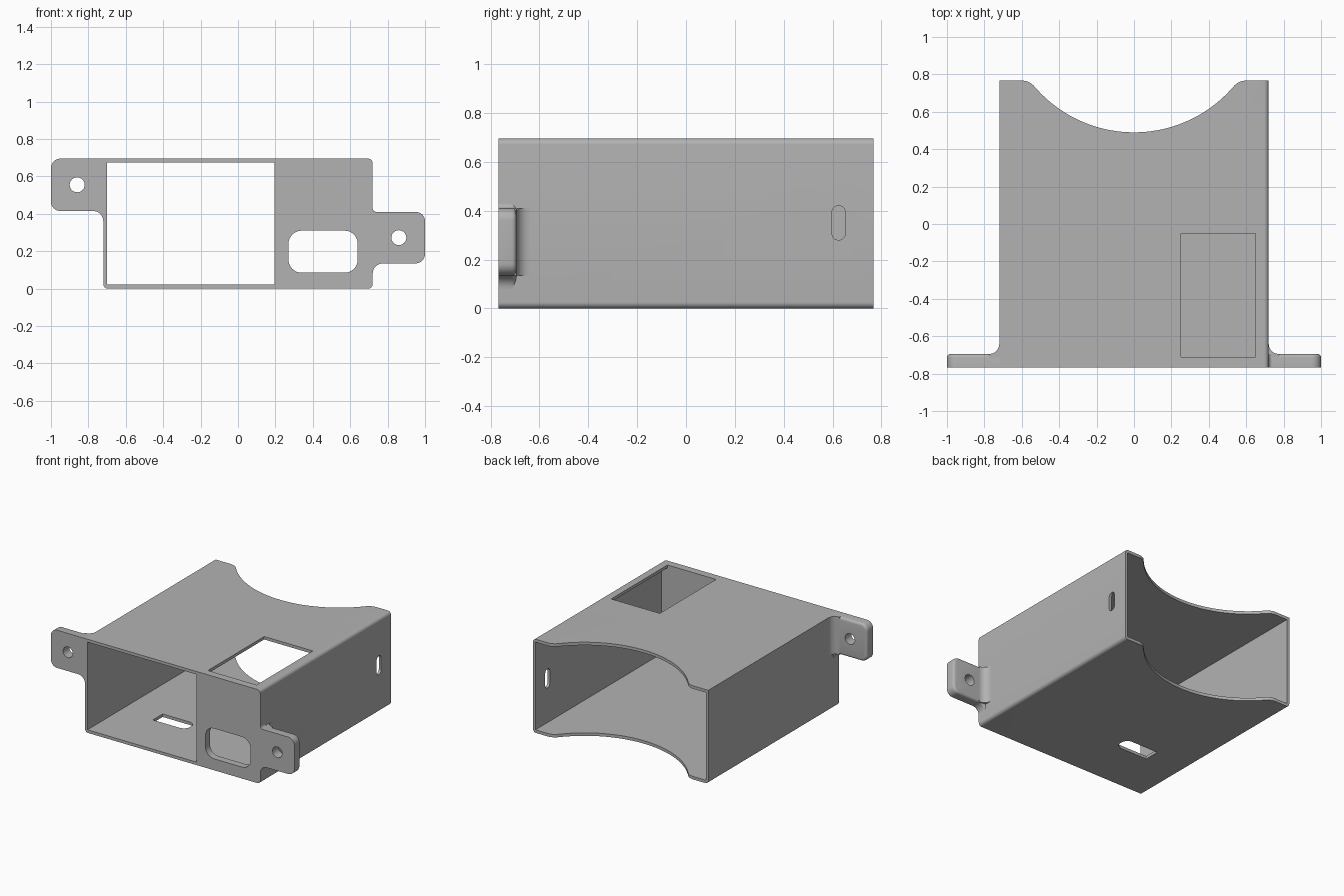
import bpy, bmesh
from math import cos, sin, radians, atan2, degrees

if "Cube" in bpy.data.objects:
    bpy.data.objects.remove(bpy.data.objects["Cube"], do_unlink=True)

grey = bpy.data.materials.new("plain grey")
grey.use_nodes = True
grey.diffuse_color = (0.45, 0.45, 0.45, 1)
grey.node_tree.nodes["Principled BSDF"].inputs["Base Color"].default_value = grey.diffuse_color

W, H, D = 0.72, 0.695, 0.767      # half width, height, half depth
WALL, FLOOR = 0.02, 0.022
PLATE = -0.715                    # inner face of the front plate
TAB_BACK = -0.695


def arc(cx, cy, r, start, end, n=8):
    steps = [radians(start + (end - start) * i / n) for i in range(n + 1)]
    return [(cx + r * cos(a), cy + r * sin(a)) for a in steps]


def rounded(u0, u1, v0, v1, radii):
    """Rectangle outline; radii run from lower left, counter-clockwise."""
    corners = [(u0, v0, 1, 1), (u1, v0, -1, 1), (u1, v1, -1, -1), (u0, v1, 1, -1)]
    points = []
    for i, ((u, v, su, sv), r) in enumerate(zip(corners, radii)):
        if r:
            points += arc(u + su * r, v + sv * r, r, 180 + 90 * i, 270 + 90 * i)
        else:
            points.append((u, v))
    return points


def prism(name, outline, axis, lo, hi, bevel_edge=None, bevel=0.018):
    """Extrude a closed outline along an axis, optionally rounding some edges."""
    place = {"x": lambda u, v, w: (w, u, v),
             "y": lambda u, v, w: (u, w, v),
             "z": lambda u, v, w: (u, v, w)}[axis]
    bm = bmesh.new()
    low = [bm.verts.new(place(u, v, lo)) for u, v in outline]
    high = [bm.verts.new(place(u, v, hi)) for u, v in outline]
    bm.faces.new(low)
    bm.faces.new(high)
    for i in range(len(low)):
        j = (i + 1) % len(low)
        bm.faces.new((low[i], low[j], high[j], high[i]))
    bmesh.ops.recalc_face_normals(bm, faces=bm.faces)
    if bevel_edge:
        edges = [e for e in bm.edges if bevel_edge(e)]
        bmesh.ops.bevel(bm, geom=edges, offset=bevel, segments=4,
                        profile=0.5, affect="EDGES")
    mesh = bpy.data.meshes.new(name)
    bm.to_mesh(mesh)
    bm.free()
    obj = bpy.data.objects.new(name, mesh)
    bpy.context.scene.collection.objects.link(obj)
    mesh.materials.append(grey)
    return obj


def activate(obj):
    bpy.ops.object.select_all(action="DESELECT")
    obj.select_set(True)
    bpy.context.view_layer.objects.active = obj


def cut(obj, cutter):
    cutter.hide_render = True
    activate(obj)
    mod = obj.modifiers.new("cut", "BOOLEAN")
    mod.operation, mod.solver, mod.object = "DIFFERENCE", "EXACT", cutter
    bpy.ops.object.modifier_apply(modifier=mod.name)
    bpy.data.objects.remove(cutter, do_unlink=True)


# Box shell with softened long edges
body = prism("housing", rounded(-W, W, 0, H, (0.025, 0.025, 0.025, 0)), "y", -D, D)

# Cavity, open at the back and through the front plate on one side
inner = W - WALL
cavity = [(-inner, -1), (0.195, -1), (0.195, PLATE), (inner, PLATE), (inner, 1), (-inner, 1)]
cut(body, prism("cavity_cutter", cavity, "z", FLOOR, H - FLOOR))

# Scooped back edge of the roof and floor
R, r, cx = 0.7, 0.088, 0.6
big_y, small_y = 0.49 + R, D - r
tilt = degrees(atan2(big_y - small_y, cx))
scoop = (arc(-cx, small_y, r, 90, tilt) + arc(0, big_y, R, 180 + tilt, 360 - tilt, 40)[1:-1]
         + arc(cx, small_y, r, 180 - tilt, 90) + [(cx, 1), (-cx, 1)])
cut(body, prism("scoop_cutter", scoop, "z", -1, 2))

# Socket hole, roof window, side slot and floor slot
cut(body, prism("socket_cutter", rounded(0.27, 0.64, 0.085, 0.31, [0.07] * 4), "y", -1, -0.6))
cut(body, prism("window_cutter", rounded(0.25, 0.65, -0.71, -0.05, [0] * 4), "z", 0.5, 1))
cut(body, prism("side_slot_cutter", rounded(0.598, 0.652, 0.28, 0.42, [0.0265] * 4), "x", 0.6, 1))
cut(body, prism("floor_slot_cutter", rounded(-0.43, -0.16, -0.385, -0.27, (0, 0.05, 0.05, 0)),
                "z", -0.2, 0.2))

# Mounting tabs with flared roots
ROOT = W - 0.015
FLARE = 0.055


def back_edge(e):
    a, b = e.verts
    at_back = all(abs(v.co.y - TAB_BACK) < 1e-4 for v in e.verts)
    at_root = all(abs(abs(v.co.x) - ROOT) < 1e-4 for v in e.verts)
    return at_back and not at_root


def tab(name, side, z0, z1, top_flare):
    outline = [(ROOT, z0 - FLARE)] + arc(W + FLARE, z0 - FLARE, FLARE, 180, 90)
    outline += arc(0.95, z0 + 0.05, 0.05, -90, 0) + arc(0.95, z1 - 0.05, 0.05, 0, 90)
    if top_flare:
        outline += arc(W + top_flare, z1 + top_flare, top_flare, 270, 180)
    outline.append((ROOT, z1 + top_flare))
    outline = [(side * u, v) for u, v in outline]
    obj = prism(name, outline, "y", -D, TAB_BACK, back_edge)
    hole = arc(side * 0.86, (z0 + z1) / 2, 0.04, 0, 345, 23)
    cut(obj, prism("screw_hole_cutter", hole, "y", -1, -0.5))
    # Fillet between the tab's back and the side wall
    fillet = [(ROOT, TAB_BACK - 0.02), (W + FLARE, TAB_BACK - 0.02)]
    fillet += arc(W + FLARE, TAB_BACK + FLARE, FLARE, 270, 180) + [(ROOT, TAB_BACK + FLARE)]
    root = prism(name + "_fillet", [(side * u, v) for u, v in fillet], "z", z0, z1)
    return [obj, root]


parts = [body] + tab("right_tab", -1, 0.415, H, 0) + tab("left_tab", 1, 0.135, 0.41, 0.02)

for part in parts:
    activate(part)
    bpy.ops.object.shade_smooth_by_angle(angle=radians(30))
